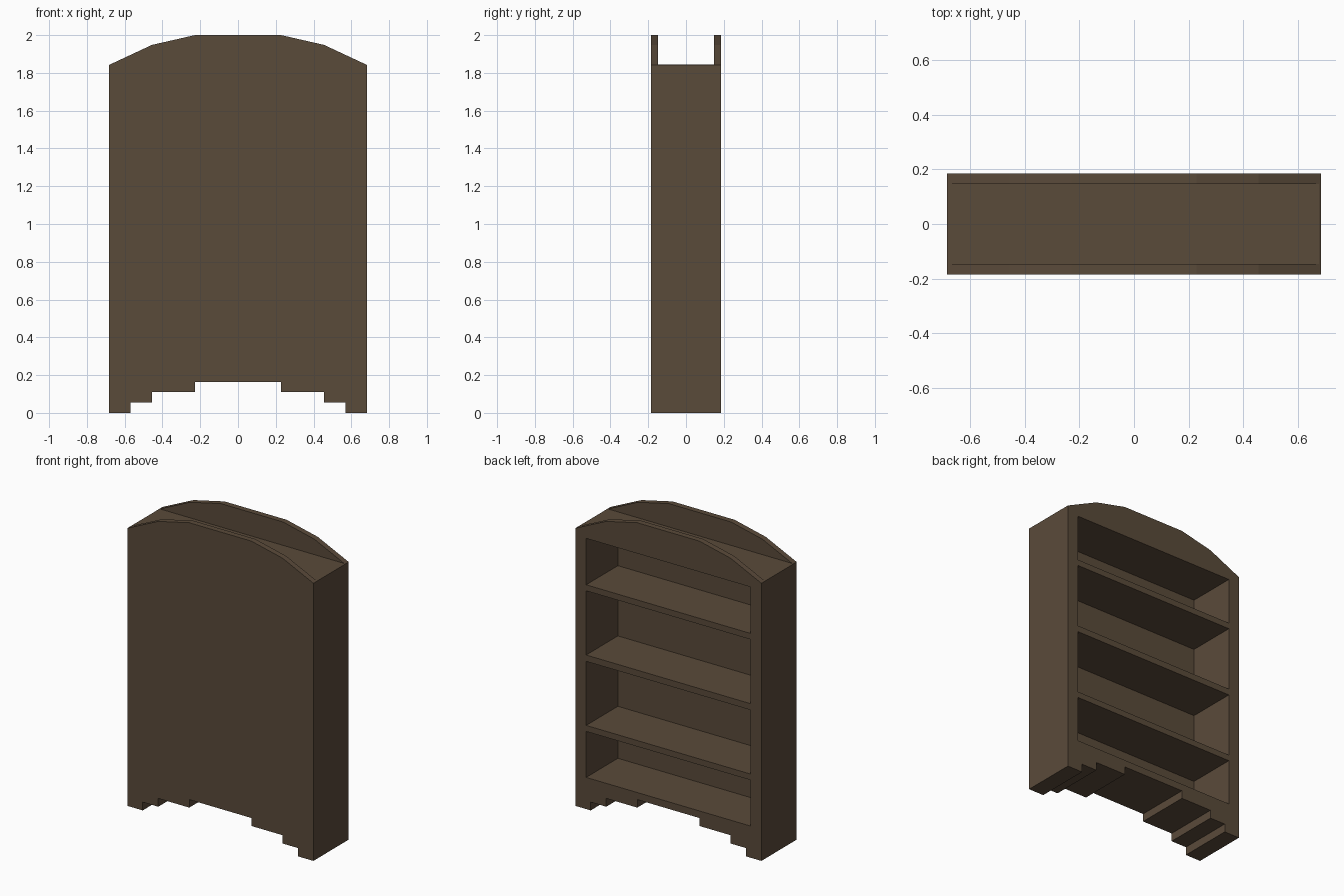
import bpy, bmesh

if "Cube" in bpy.data.objects:
    bpy.data.objects.remove(bpy.data.objects["Cube"])

W, D = 0.683, 0.185            # half width, half depth
PANEL = 0.147                  # inner face of front and back panels

wood = bpy.data.materials.new("dark brown wood")
wood.diffuse_color = (0.102, 0.069, 0.042, 1)
wood.use_nodes = True
wood.node_tree.nodes["Principled BSDF"].inputs["Base Color"].default_value = wood.diffuse_color


def make_object(name, bm):
    bmesh.ops.recalc_face_normals(bm, faces=bm.faces[:])
    mesh = bpy.data.meshes.new(name)
    bm.to_mesh(mesh)
    bm.free()
    mesh.materials.append(wood)
    obj = bpy.data.objects.new(name, mesh)
    bpy.context.collection.objects.link(obj)
    return obj


def extrude_profile(name, pts, y0, y1):
    bm = bmesh.new()
    face = bm.faces.new([bm.verts.new((x, y0, z)) for x, z in pts])
    res = bmesh.ops.extrude_face_region(bm, geom=[face])
    verts = [g for g in res["geom"] if isinstance(g, bmesh.types.BMVert)]
    bmesh.ops.translate(bm, verts=verts, vec=(0, y1 - y0, 0))
    return make_object(name, bm)


def rect(hx, z0, z1):
    return [(-hx, z0), (hx, z0), (hx, z1), (-hx, z1)]


# Bookcase body: arched top and stepped foot, right half mirrored
half = [(0.228, 0.163), (0.228, 0.11), (0.456, 0.11), (0.456, 0.055),
        (0.57, 0.055), (0.57, 0), (W, 0), (W, 1.842), (0.456, 1.948), (0.228, 2.0)]
profile = half + [(-x, z) for x, z in reversed(half)]
body = extrude_profile("bookcase_body", profile, -D, D)

# Cutters: trough behind the arched crests, and four shelf bays open at the back
cutters = [extrude_profile("top_trough_cutter", rect(1.0, 1.845, 2.2), -PANEL, PANEL)]
for z0, z1 in [(0.21, 0.515), (0.555, 0.98), (1.022, 1.448), (1.488, 1.796)]:
    cutters.append(extrude_profile("shelf_bay_cutter", rect(0.603, z0, z1), -PANEL, D + 0.1))

for cutter in cutters:
    cutter.hide_render = True
    mod = body.modifiers.new("cut", 'BOOLEAN')
    mod.operation = 'DIFFERENCE'
    mod.solver = 'EXACT'
    mod.object = cutter

# Bake the cuts and remove the helpers
bpy.context.view_layer.update()
deps = bpy.context.evaluated_depsgraph_get()
baked = bpy.data.meshes.new_from_object(body.evaluated_get(deps))
body.modifiers.clear()
body.data = baked
for cutter in cutters:
    bpy.data.objects.remove(cutter)
